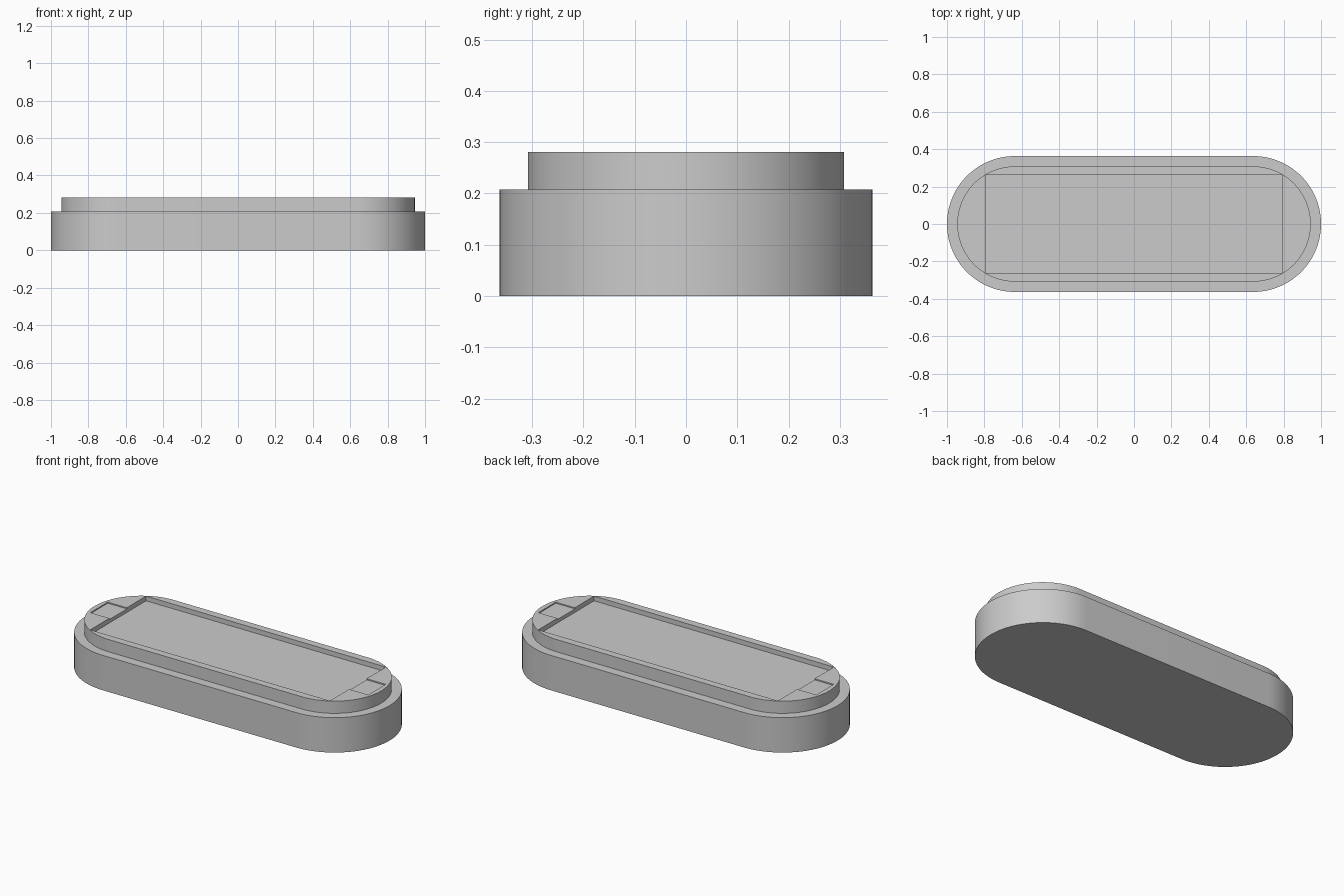
import bpy, bmesh, math

cube = bpy.data.objects.get("Cube")
if cube:
    bpy.data.objects.remove(cube, do_unlink=True)

CENTRE_X = 0.637      # centre of each rounded end
SEGMENTS = 48         # steps per rounded end
BASE_TOP, RIM_TOP = 0.208, 0.281
POCKET_DEPTH, SLOT_DEPTH = 0.028, 0.007

grey = bpy.data.materials.new("plain_grey")
grey.use_nodes = True
colour = (0.6, 0.6, 0.6, 1)
grey.diffuse_color = colour
grey.node_tree.nodes["Principled BSDF"].inputs["Base Color"].default_value = colour


def make_object(name, bm):
    mesh = bpy.data.meshes.new(name)
    bmesh.ops.recalc_face_normals(bm, faces=bm.faces)
    bm.to_mesh(mesh)
    bm.free()
    obj = bpy.data.objects.new(name, mesh)
    bpy.context.collection.objects.link(obj)
    mesh.materials.append(grey)
    return obj


def stadium_ring(bm, radius, z):
    ring = []
    for side in (1, -1):
        for i in range(SEGMENTS + 1):
            a = math.pi * (i / SEGMENTS - 0.5)
            ring.append(bm.verts.new((side * (CENTRE_X + radius * math.cos(a)),
                                      side * radius * math.sin(a), z)))
    return ring


def box_cutter(name, x0, x1, half_y, depth):
    bm = bmesh.new()
    bmesh.ops.create_cube(bm, size=1)
    for v in bm.verts:
        v.co.x = x1 if v.co.x > 0 else x0
        v.co.y = math.copysign(half_y, v.co.y)
        v.co.z = RIM_TOP + (0.1 if v.co.z > 0 else -depth)
    obj = make_object(name, bm)
    obj.hide_render = True
    return obj


# Stepped body: wide lower tier and narrower upper tier
bm = bmesh.new()
rings = [stadium_ring(bm, r, z) for r, z in
         ((0.363, 0), (0.363, BASE_TOP), (0.308, BASE_TOP), (0.308, RIM_TOP))]
for low, high in zip(rings, rings[1:]):
    n = len(low)
    for i in range(n):
        j = (i + 1) % n
        bm.faces.new((low[i], low[j], high[j], high[i]))
bm.faces.new(rings[0][::-1])
bm.faces.new(rings[-1])
body = make_object("stepped_tray", bm)

# Shallow rectangular pocket and a very shallow slot at each end
cutters = [box_cutter("pocket_cutter", -0.79, 0.79, 0.263, POCKET_DEPTH),
           box_cutter("left_slot_cutter", 0.7, 0.916, 0.082, SLOT_DEPTH),
           box_cutter("right_slot_cutter", -0.916, -0.7, 0.082, SLOT_DEPTH)]
bpy.context.view_layer.objects.active = body
for cutter in cutters:
    mod = body.modifiers.new("cut", 'BOOLEAN')
    mod.operation = 'DIFFERENCE'
    mod.solver = 'EXACT'
    mod.object = cutter
    bpy.ops.object.modifier_apply(modifier=mod.name)
    bpy.data.objects.remove(cutter, do_unlink=True)

# Smooth rounded ends with crisp rims
bpy.ops.object.select_all(action='DESELECT')
body.select_set(True)
bpy.ops.object.shade_smooth_by_angle(angle=math.radians(30))
